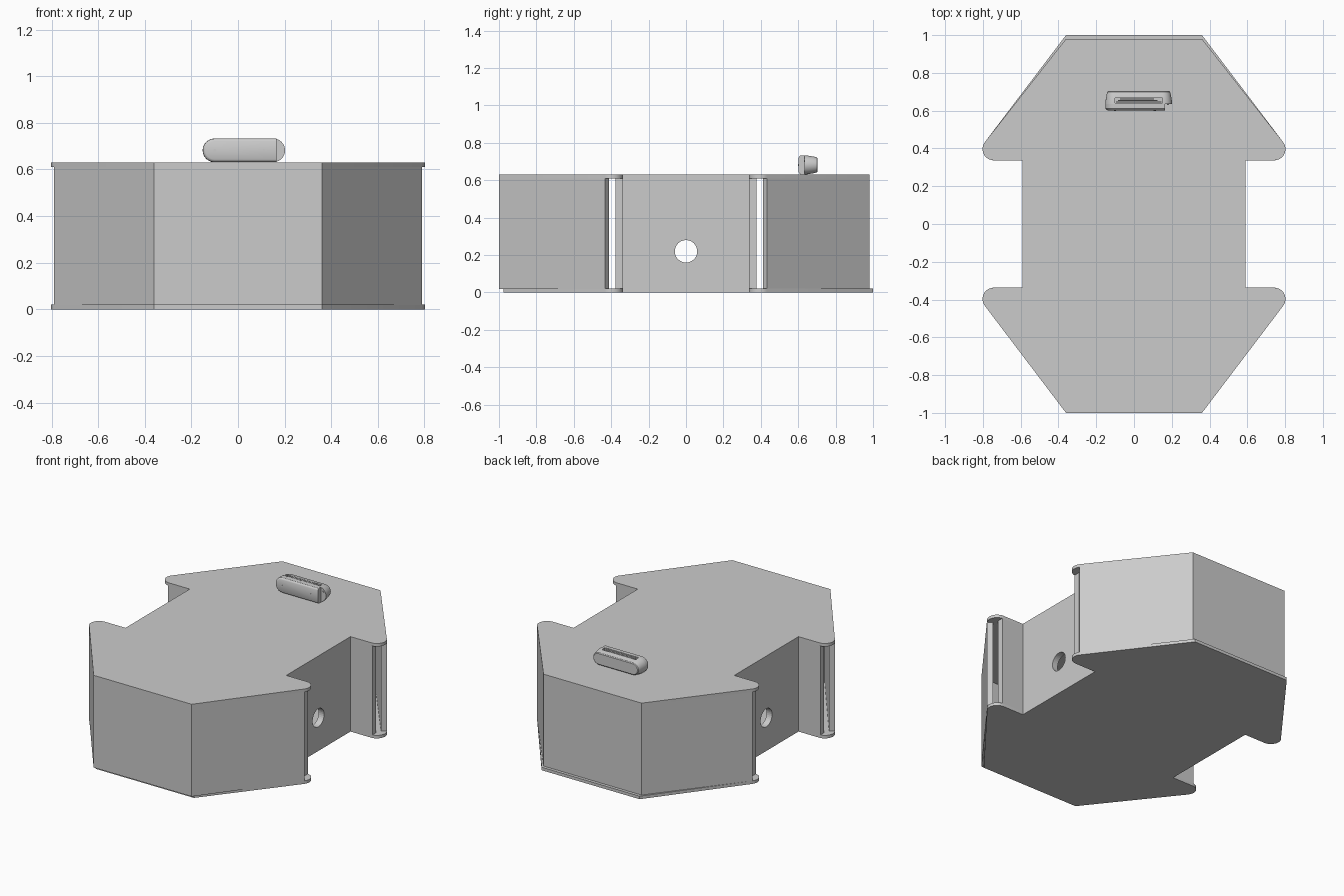
import bpy, bmesh, math
from mathutils import Vector

cube = bpy.data.objects.get("Cube")
if cube:
    bpy.data.objects.remove(cube, do_unlink=True)

grey = bpy.data.materials.new("plain grey")
grey.use_nodes = True
grey.diffuse_color = (0.6, 0.6, 0.6, 1)
grey.node_tree.nodes["Principled BSDF"].inputs["Base Color"].default_value = (0.6, 0.6, 0.6, 1)

H, PLATE = 0.63, 0.02          # overall height, plate thickness
NOTCH, WAIST, TIP_R = 0.337, 0.59, 0.06
TIP = Vector((0.742, NOTCH + TIP_R))


def loft(name, rings):
    """Join equal-length closed rings of 3D points and cap both ends."""
    bm = bmesh.new()
    loops = [[bm.verts.new(p) for p in ring] for ring in rings]
    n = len(loops[0])
    for a, b in zip(loops, loops[1:]):
        for i in range(n):
            j = (i + 1) % n
            bm.faces.new((a[i], a[j], b[j], b[i]))
    bm.faces.new(loops[0])
    bm.faces.new(loops[-1])
    bmesh.ops.recalc_face_normals(bm, faces=bm.faces)
    mesh = bpy.data.meshes.new(name)
    bm.to_mesh(mesh)
    bm.free()
    ob = bpy.data.objects.new(name, mesh)
    bpy.context.collection.objects.link(ob)
    mesh.materials.append(grey)
    return ob


def prism(name, outline, z0, z1):
    return loft(name, [[(x, y, z) for x, y in outline] for z in (z0, z1)])


def box(name, lo, hi):
    return prism(name, [(lo[0], lo[1]), (hi[0], lo[1]), (hi[0], hi[1]), (lo[0], hi[1])], lo[2], hi[2])


def cylinder_along(name, axis, centre, r, depth, sides=32):
    rings = []
    for s in (-depth / 2, depth / 2):
        ring = []
        for i in range(sides):
            a = 2 * math.pi * i / sides
            u, v = r * math.cos(a), r * math.sin(a)
            ring.append(Vector((s, u, v) if axis == "x" else (u, s, v)) + Vector(centre))
        rings.append(ring)
    return loft(name, rings)


def cut(target, cutter):
    mod = target.modifiers.new("cut", "BOOLEAN")
    mod.operation, mod.object, mod.solver = "DIFFERENCE", cutter, "EXACT"
    cutter.hide_render = True
    cutter.hide_set(True)


def smooth(ob):
    bpy.ops.object.select_all(action="DESELECT")
    ob.select_set(True)
    bpy.context.view_layer.objects.active = ob
    bpy.ops.object.shade_smooth_by_angle(angle=math.radians(30))


def ribbon(path, t):
    """Closed outline of a strip of thickness t on the left of a path, mitred."""
    pts = [Vector(p) for p in path]
    dirs = [(b - a).normalized() for a, b in zip(pts, pts[1:])]
    norms = [Vector((-d.y, d.x)) for d in dirs]
    inner = []
    for i, p in enumerate(pts):
        a, b = norms[max(i - 1, 0)], norms[min(i, len(norms) - 1)]
        inner.append(p + (a + b) * t / (1 + a.dot(b)))
    return pts + inner[::-1]


def plate_outline(front, back):
    """Waisted plate with rounded barbs at the four tips."""
    def quarter(sx, sy, end):
        pts = [(0.36, end)]
        for i in range(13):
            a = math.radians(-37 + 127 * i / 12)
            pts.append((TIP.x + TIP_R * math.cos(a), TIP.y - TIP_R * math.sin(a)))
        pts.append((WAIST, NOTCH))
        return [(sx * x, sy * y) for x, y in pts]
    return (quarter(1, -1, front) + quarter(1, 1, back)[::-1]
            + quarter(-1, 1, back) + quarter(-1, -1, front)[::-1])


# Floor and roof plates, offset slightly from each other
for name, front, back, z in (("bottom_plate", 0.977, 1.0, 0), ("top_plate", 1.0, 0.98, H - PLATE)):
    smooth(prism(name, plate_outline(front, back), z, z + PLATE))

# Angled end walls, open at the tips
ex, ey = TIP.x + TIP_R * 0.8, TIP.y + TIP_R * 0.6
for name, s, end in (("front_wall", 1, 1.0), ("back_wall", -1, 0.98)):
    path = [(-s * ex, -s * ey), (-s * 0.36, -s * end), (s * 0.36, -s * end), (s * ex, -s * ey)]
    prism(name, ribbon(path, 0.035), PLATE - 0.002, H - 0.003)

# Waist walls with returns into the barbs, each with a round hole
for name, s in (("left_wall", 1), ("right_wall", -1)):
    path = [(s * 0.75, -s * NOTCH), (s * WAIST, -s * NOTCH), (s * WAIST, s * NOTCH), (s * 0.75, s * NOTCH)]
    wall = prism(name, ribbon(path, 0.04), PLATE - 0.002, H - PLATE + 0.002)
    cut(wall, cylinder_along(name + "_hole_cutter", "x", (s * WAIST, 0, 0.22), 0.06, 0.3))


# Folding tool lying on its side on the roof
TOOL_Z, TOOL_R = 0.682, 0.051


def stadium(y, inset, x0=-0.152, x1=0.202, square=False):
    r, pts = TOOL_R - inset, []
    for i in range(13):
        a = math.pi / 2 + math.pi * i / 12
        pts.append((x0 + TOOL_R + r * math.cos(a), y, TOOL_Z + r * math.sin(a)))
    if square:
        return pts + [(x1, y, TOOL_Z - r), (x1, y, TOOL_Z + r)]
    for i in range(13):
        a = -math.pi / 2 + math.pi * i / 12
        pts.append((x1 - TOOL_R + r * math.cos(a), y, TOOL_Z + r * math.sin(a)))
    return pts


body = loft("tool_body", [stadium(y, d) for y, d in
                          ((0.634, 0), (0.65, 0.001), (0.69, 0.008), (0.7, 0.011), (0.704, 0.016))])
cut(body, box("tool_slot_cutter", (-0.1, 0.64, 0.712), (0.15, 0.667, 0.76)))
smooth(body)
smooth(loft("tool_front_scale", [stadium(y, d, x1=0.165, square=True) for y, d in
                                 ((0.602, 0.012), (0.605, 0.006), (0.612, 0.001), (0.636, 0))]))
for i in range(3):
    y = 0.643 + 0.008 * i
    box("tool_blade", (-0.095 + 0.01 * i, y, 0.705), (0.145 - 0.02 * i, y + 0.005, 0.73))
for x, z, y in ((0.18, 0.703, 0.633), (-0.1, TOOL_Z, 0.602), (0.11, TOOL_Z, 0.602)):
    cylinder_along("tool_pin", "y", (x, y, z), 0.006, 0.006, 16)
